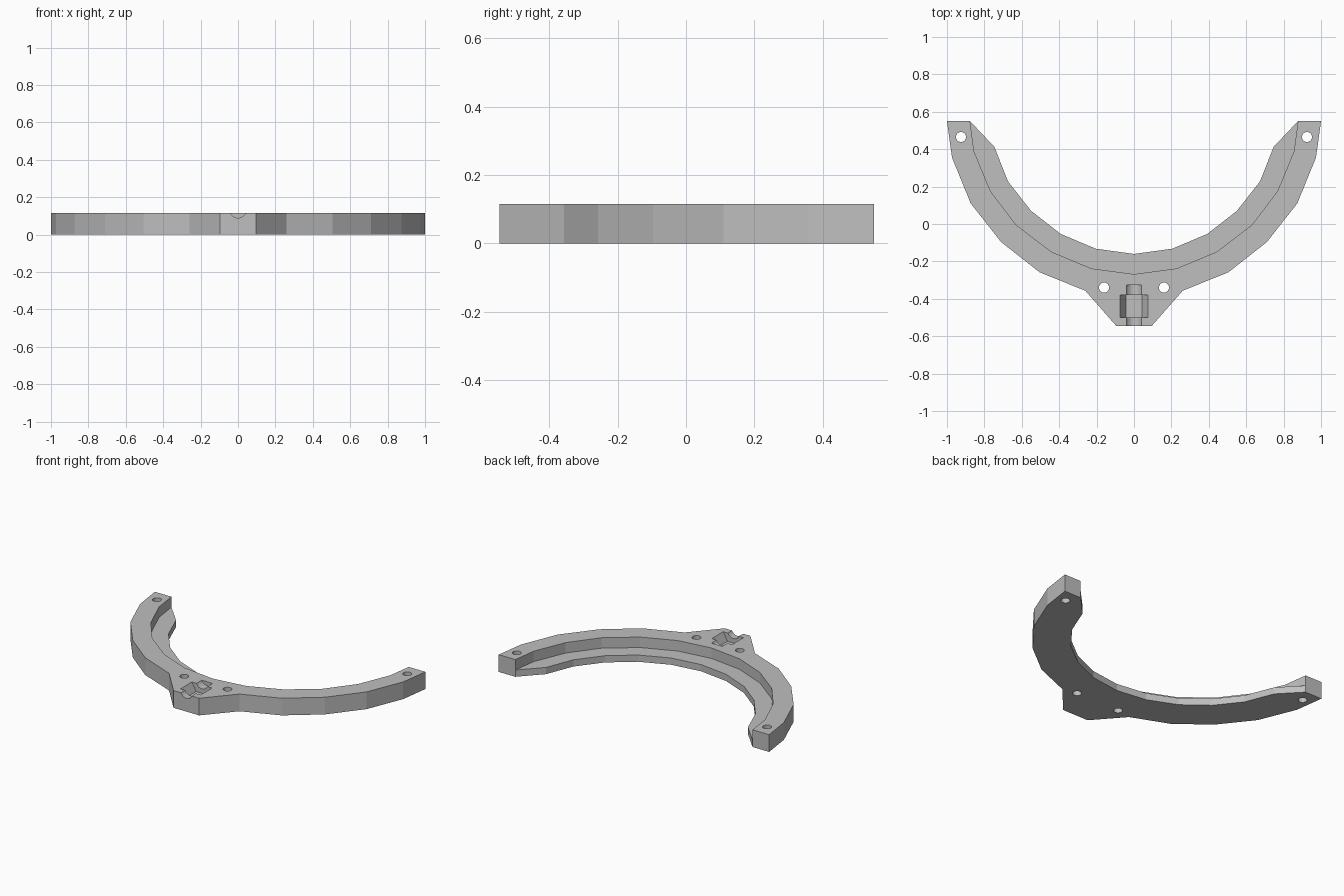
import bpy, bmesh, math
from mathutils import Matrix

if "Cube" in bpy.data.objects:
    bpy.data.objects.remove(bpy.data.objects["Cube"], do_unlink=True)

HEIGHT = 0.115
LEDGE = 0.045
NUT_Z = 0.134

# One flat colour for the whole bracket
grey = bpy.data.materials.new("light grey")
grey.use_nodes = True
colour = (0.52, 0.52, 0.52, 1)
grey.diffuse_color = colour
grey.node_tree.nodes["Principled BSDF"].inputs["Base Color"].default_value = colour

# Right half outlines, from the middle out to the tip
OUTER = [(0.095, -0.545), (0.26, -0.357), (0.505, -0.258), (0.71, -0.097),
         (0.873, 0.11), (0.973, 0.355), (1.0, 0.55)]
STEP = [(0, -0.268), (0.227, -0.238), (0.443, -0.148), (0.63, -0.005),
        (0.767, 0.175), (0.855, 0.388), (0.877, 0.55)]
INNER = [(0, -0.16), (0.205, -0.132), (0.392, -0.053), (0.55, 0.07),
         (0.673, 0.227), (0.747, 0.413), (0.877, 0.55)]


def mirrored(half):
    """Full left-to-right line from a right half."""
    return [(-x, y) for x, y in reversed(half) if x > 0] + half


def new_object(name, bm):
    bmesh.ops.recalc_face_normals(bm, faces=bm.faces)
    mesh = bpy.data.meshes.new(name)
    bm.to_mesh(mesh)
    bm.free()
    mesh.materials.append(grey)
    obj = bpy.data.objects.new(name, mesh)
    bpy.context.collection.objects.link(obj)
    return obj


def cutter(name, sides, radius, length, matrix):
    bm = bmesh.new()
    bmesh.ops.create_cone(bm, cap_ends=True, segments=sides, radius1=radius,
                          radius2=radius, depth=length, matrix=matrix)
    obj = new_object(name, bm)
    obj.hide_render = True
    obj.hide_viewport = True
    obj.display_type = 'WIRE'
    return obj


# Curved body: tall outer rim and a low inner ledge in one closed mesh
bm = bmesh.new()
outer, step, inner = mirrored(OUTER), mirrored(STEP), mirrored(INNER)


def row(line, z):
    return [bm.verts.new((x, y, z)) for x, y in line]


outer_low, outer_top = row(outer, 0), row(outer, HEIGHT)
step_top, step_low = row(step, HEIGHT), row(step, LEDGE)
# The ledge tapers to nothing at both tips, so it shares the step's end points
inner_low = row(inner, 0)
inner_top = [step_low[0]] + row(inner[1:-1], LEDGE) + [step_low[-1]]


def strip(a, b):
    for i in range(len(a) - 1):
        corners = list(dict.fromkeys([a[i], a[i + 1], b[i + 1], b[i]]))
        bm.faces.new(corners)


bm.faces.new(outer_top + step_top[::-1])
bm.faces.new(outer_low + inner_low[::-1])
strip(outer_low, outer_top)
strip(step_top, step_low)
strip(step_low, inner_top)
strip(inner_top, inner_low)
for i in (0, -1):
    bm.faces.new([outer_low[i], outer_top[i], step_top[i], step_low[i], inner_low[i]])
body = new_object("curved_bracket", bm)

# Screw holes, bolt groove and hexagonal nut pocket
cutters = []
for side, sign in (("left", 1), ("right", -1)):
    for place, x, y in (("tip", 0.925, 0.465), ("centre", 0.16, -0.34)):
        cutters.append(cutter(f"{side}_{place}_hole", 24, 0.027, 0.5,
                              Matrix.Translation((sign * x, y, 0))))
along_y = Matrix.Rotation(math.pi / 2, 4, 'X')
cutters.append(cutter("bolt_groove", 32, 0.045, 0.275,
                      Matrix.Translation((0, -0.4625, NUT_Z)) @ along_y))
hexagon = along_y @ Matrix.Rotation(math.pi / 2, 4, 'Z')
cutters.append(cutter("nut_pocket", 6, 0.086, 0.12,
                      Matrix.Translation((0, -0.44, NUT_Z)) @ hexagon))

for obj in cutters:
    # Turn the hexagon so that a flat side lies at the bottom
    if obj.name == "nut_pocket":
        lowest = min(v.co.z for v in obj.data.vertices)
        if sum(v.co.z < lowest + 0.001 for v in obj.data.vertices) < 4:
            turn = (Matrix.Translation((0, 0, NUT_Z)) @ Matrix.Rotation(math.pi / 6, 4, 'Y')
                    @ Matrix.Translation((0, 0, -NUT_Z)))
            obj.data.transform(turn)
    cut = body.modifiers.new(obj.name, 'BOOLEAN')
    cut.operation = 'DIFFERENCE'
    cut.solver = 'EXACT'
    cut.object = obj
